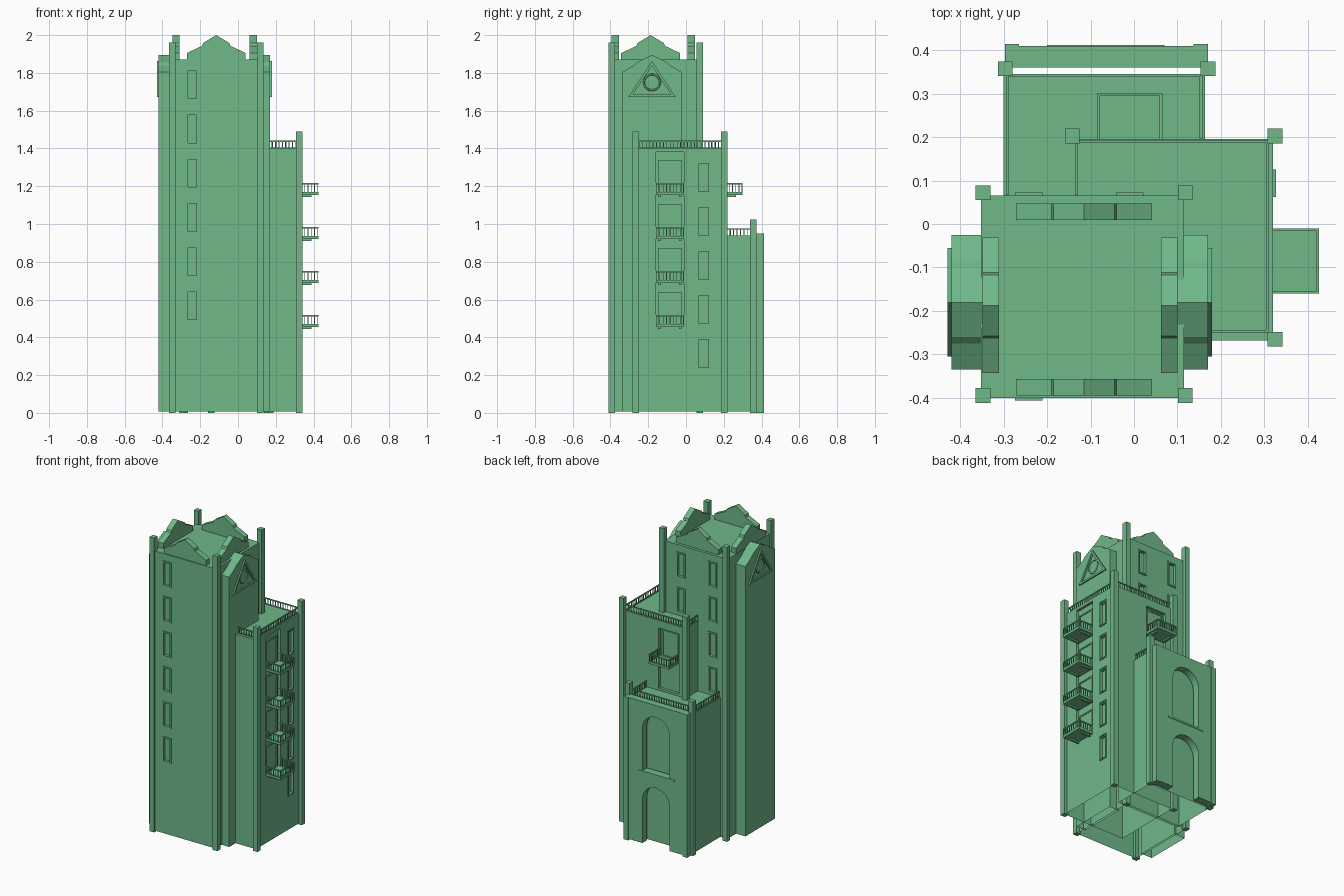
import bpy, bmesh, math
from mathutils import Matrix, Vector

cube = bpy.data.objects.get("Cube")
if cube:
    bpy.data.objects.remove(cube)

green = bpy.data.materials.new("soft green")
green.use_nodes = True
COLOUR = (0.16, 0.48, 0.25, 1)
green.diffuse_color = COLOUR
green.node_tree.nodes["Principled BSDF"].inputs["Base Color"].default_value = COLOUR
BASE = 0.008
EAST, NORTH, SOUTH, WEST = 0, 90, -90, 180


def place(x, y, z, angle):
    """Frame whose local +x points out of a wall."""
    return Matrix.Translation((x, y, z)) @ Matrix.Rotation(math.radians(angle), 4, 'Z')


def box(bm, lo, hi, frame=Matrix()):
    lo, hi = Vector(lo), Vector(hi)
    size = Matrix.Diagonal((*(hi - lo), 1))
    return bmesh.ops.create_cube(bm, size=1, matrix=frame @ Matrix.Translation((lo + hi) / 2) @ size)["verts"]


def finish(bm, name):
    bmesh.ops.recalc_face_normals(bm, faces=bm.faces)
    mesh = bpy.data.meshes.new(name)
    bm.to_mesh(mesh)
    bm.free()
    mesh.materials.append(green)
    ob = bpy.data.objects.new(name, mesh)
    bpy.context.collection.objects.link(ob)
    return ob


def solid(name, lo, hi):
    bm = bmesh.new()
    box(bm, lo, hi)
    return finish(bm, name)


def prism(name, profile, axis, lo, hi):
    """Extrude a (horizontal, z) outline along x or y."""
    bm = bmesh.new()
    pts = [(lo, u, z) if axis == 'x' else (u, lo, z) for u, z in profile]
    face = bm.faces.new([bm.verts.new(p) for p in pts])
    moved = bmesh.ops.extrude_face_region(bm, geom=[face])["geom"]
    shift = Vector((hi - lo, 0, 0)) if axis == 'x' else Vector((0, hi - lo, 0))
    bmesh.ops.translate(bm, vec=shift, verts=[v for v in moved if isinstance(v, bmesh.types.BMVert)])
    return finish(bm, name)


def mirrored(half, centre):
    """Outline from its right half, listed bottom to peak."""
    return [(centre + u, z) for u, z in half] + [(centre - u, z) for u, z in reversed(half[:-1])]


def cut(target, cutter):
    cutter.hide_render = True
    mod = target.modifiers.new("openings", 'BOOLEAN')
    mod.operation, mod.solver, mod.object = 'DIFFERENCE', 'EXACT', cutter
    bpy.context.view_layer.objects.active = target
    bpy.ops.object.modifier_apply(modifier=mod.name)
    bpy.data.objects.remove(cutter)


def open_bottom(ob):
    bm = bmesh.new()
    bm.from_mesh(ob.data)
    low = [f for f in bm.faces if all(v.co.z < BASE + 0.001 for v in f.verts)]
    bmesh.ops.delete(bm, geom=low, context='FACES')
    bm.to_mesh(ob.data)
    bm.free()


def cut_recesses(target, frames, w, h, depth):
    bm = bmesh.new()
    for f in frames:
        box(bm, (-depth, -w / 2, 0), (0.05, w / 2, h), f)
    cut(target, finish(bm, "recess_cutter"))


def framed_panel(name, f, w, h, out, back, border):
    """Raised frame around a sunken pane."""
    bm = bmesh.new()
    box(bm, (-back - 0.004, -w / 2, 0), (out, w / 2, h), f)
    normal = f.to_3x3() @ Vector((1, 0, 0))
    bm.normal_update()
    face = max(bm.faces, key=lambda p: p.normal.dot(normal))
    bmesh.ops.inset_region(bm, faces=[face], thickness=border)
    inner = bmesh.ops.extrude_face_region(bm, geom=[face])["geom"]
    bmesh.ops.delete(bm, geom=[face], context='FACES_ONLY')
    bmesh.ops.translate(bm, vec=normal * -(out + back),
                        verts=[v for v in inner if isinstance(v, bmesh.types.BMVert)])
    return finish(bm, name)


def railing(bm, path, z, height, frame=Matrix(), gap=0.018):
    for (ax, ay), (bx, by) in zip(path, path[1:]):
        a, b = Vector((ax, ay)), Vector((bx, by))
        t = 0.003
        lo = (min(ax, bx) - t, min(ay, by) - t)
        hi = (max(ax, bx) + t, max(ay, by) + t)
        box(bm, (*lo, z + height - 0.007), (*hi, z + height), frame)
        box(bm, (*lo, z), (*hi, z + 0.005), frame)
        n = max(2, round((b - a).length / gap))
        for i in range(n + 1):
            p = a.lerp(b, i / n)
            box(bm, (p.x - 0.002, p.y - 0.002, z), (p.x + 0.002, p.y + 0.002, z + height), frame)


def balcony(name, f):
    bm = bmesh.new()
    box(bm, (-0.015, -0.075, 0), (0.105, 0.075, 0.011), f)
    for y in (-0.055, 0.055):
        box(bm, (0, y - 0.007, -0.01), (0.07, y + 0.007, 0), f)
    railing(bm, [(0, -0.072), (0.102, -0.072), (0.102, 0.072), (0, 0.072)], 0.011, 0.052, f)
    finish(bm, name)


def posts(name, spots, top, r=0.017):
    for i, (x, y) in enumerate(spots):
        solid(f"{name}_{i + 1}", (x - r, y - r, 0), (x + r, y + r, top))


# Main tower with window columns on the front and the back
tower = solid("main_tower", (-0.352, -0.4, BASE), (0.115, 0.066, 1.87))
floors = [1.655 - 0.234 * i for i in range(6)]
tower_windows = [place(-0.242, -0.4, z, SOUTH) for z in floors]
tower_windows += [place(-0.242, 0.066, z, NORTH) for z in floors[:4]]
tower_windows += [place(-0.01, 0.066, z, NORTH) for z in floors[:2]]
cut_recesses(tower, tower_windows, 0.05, 0.155, 0.018)
for f in tower_windows:
    framed_panel("tower_window", f, 0.063, 0.168, 0.006, 0.012, 0.012)
open_bottom(tower)
posts("tower_pinnacle", [(x, y) for x in (-0.347, 0.118) for y in (-0.394, 0.072)], 1.96)

# Stepped gables round the tower roof
half_gable = [(0.156, 1.868), (0.156, 1.905), (0.075, 1.943), (0.07, 1.958), (0, 2.0)]
for name, y in (("front_gable", -0.394), ("back_gable", 0.009)):
    prism(name, mirrored(half_gable, -0.115), 'y', y, y + 0.038)
for name, x in (("left_gable", 0.062), ("right_gable", -0.348)):
    prism(name, mirrored(half_gable, -0.187), 'x', x, x + 0.038)

# Side bays with a triangle and ring ornament
half_bay = [(0.155, BASE), (0.155, 1.805), (0.095, 1.84), (0.08, 1.856), (0, 1.895)]
for side, inner, outer, angle in (("left", 0.1, 0.17, EAST), ("right", -0.34, -0.42, WEST)):
    open_bottom(prism(side + "_bay", mirrored(half_bay, -0.18), 'x', inner, outer))
    sign = 1 if outer > 0 else -1
    face = outer + sign * 0.009
    frame = prism(side + "_triangle", mirrored([(0.125, 1.673), (0, 1.862)], -0.18), 'x', outer - sign * 0.004, face)
    cut(frame, prism("triangle_cutter", mirrored([(0.1, 1.686), (0, 1.838)], -0.18), 'x', outer - 0.05, outer + 0.05))
    bpy.ops.mesh.primitive_torus_add(major_segments=32, minor_segments=6, major_radius=0.042, minor_radius=0.005,
                                     location=(outer, -0.18, 1.75), rotation=(0, math.pi / 2, 0))
    ring = bpy.context.object
    ring.name = side + "_ring"
    ring.data.materials.append(green)
    bpy.ops.object.shade_smooth()

# Middle block with balconies and narrow windows
middle = solid("middle_block", (-0.134, -0.268, BASE), (0.32, 0.195, 1.4))
cut_recesses(middle, [place(0.32, -0.085, 0.46, EAST)], 0.15, 0.92, 0.018)
cut_recesses(middle, [place(-0.01, 0.195, 0.95, NORTH)], 0.15, 0.4, 0.018)
side_windows = [place(0.32, 0.094, 1.165 - 0.233 * i, EAST) for i in range(5)]
cut_recesses(middle, side_windows, 0.05, 0.155, 0.018)
for f in side_windows:
    framed_panel("side_window", f, 0.063, 0.17, 0.006, 0.012, 0.01)
open_bottom(middle)
for i in range(4):
    z = 1.153 - 0.233 * i
    balcony("side_balcony", place(0.32, -0.085, z, EAST))
    framed_panel("balcony_door", place(0.302, -0.085, z + 0.011, EAST), 0.12, 0.175, 0.008, -0.003, 0.012)
balcony("back_balcony", place(-0.01, 0.195, 1.153, NORTH))
framed_panel("back_door", place(-0.01, 0.177, 1.164, NORTH), 0.12, 0.175, 0.008, -0.003, 0.012)
posts("middle_post", [(-0.142, 0.202), (0.324, 0.202), (0.324, -0.265)], 1.49)
bm = bmesh.new()
railing(bm, [(-0.133, 0.07), (-0.133, 0.19), (0.307, 0.19), (0.307, -0.247), (0.165, -0.247)], 1.4, 0.042)
finish(bm, "middle_railing")

# Low back block and its terrace railing
low = solid("low_block", (-0.3, 0.05, BASE), (0.163, 0.345, 0.935))
open_bottom(low)
bm = bmesh.new()
railing(bm, [(-0.291, 0.07), (-0.291, 0.342), (0.154, 0.342), (0.154, 0.2)], 0.935, 0.042)
finish(bm, "terrace_railing")
posts("terrace_post", [(-0.296, 0.357), (0.17, 0.357)], 1.025)

# Arcade wall with two arches and end piers
arcade = solid("arcade_wall", (-0.27, 0.36, BASE), (0.14, 0.409, 0.95))
for bottom, spring in ((-0.05, 0.3), (0.49, 0.77)):
    arc = [(0.1 * math.cos(a), spring + 0.1 * math.sin(a)) for a in (math.pi / 24 * i for i in range(13))]
    cut(arcade, prism("arch_cutter", mirrored([(0.1, bottom)] + arc, -0.065), 'y', 0.3, 0.45))
solid("arch_sill", (-0.2, 0.362, 0.478), (0.07, 0.412, 0.49))
for x in (-0.297, 0.137):
    solid("arcade_pier", (x, 0.36, 0), (x + 0.033, 0.414, 0.95))
